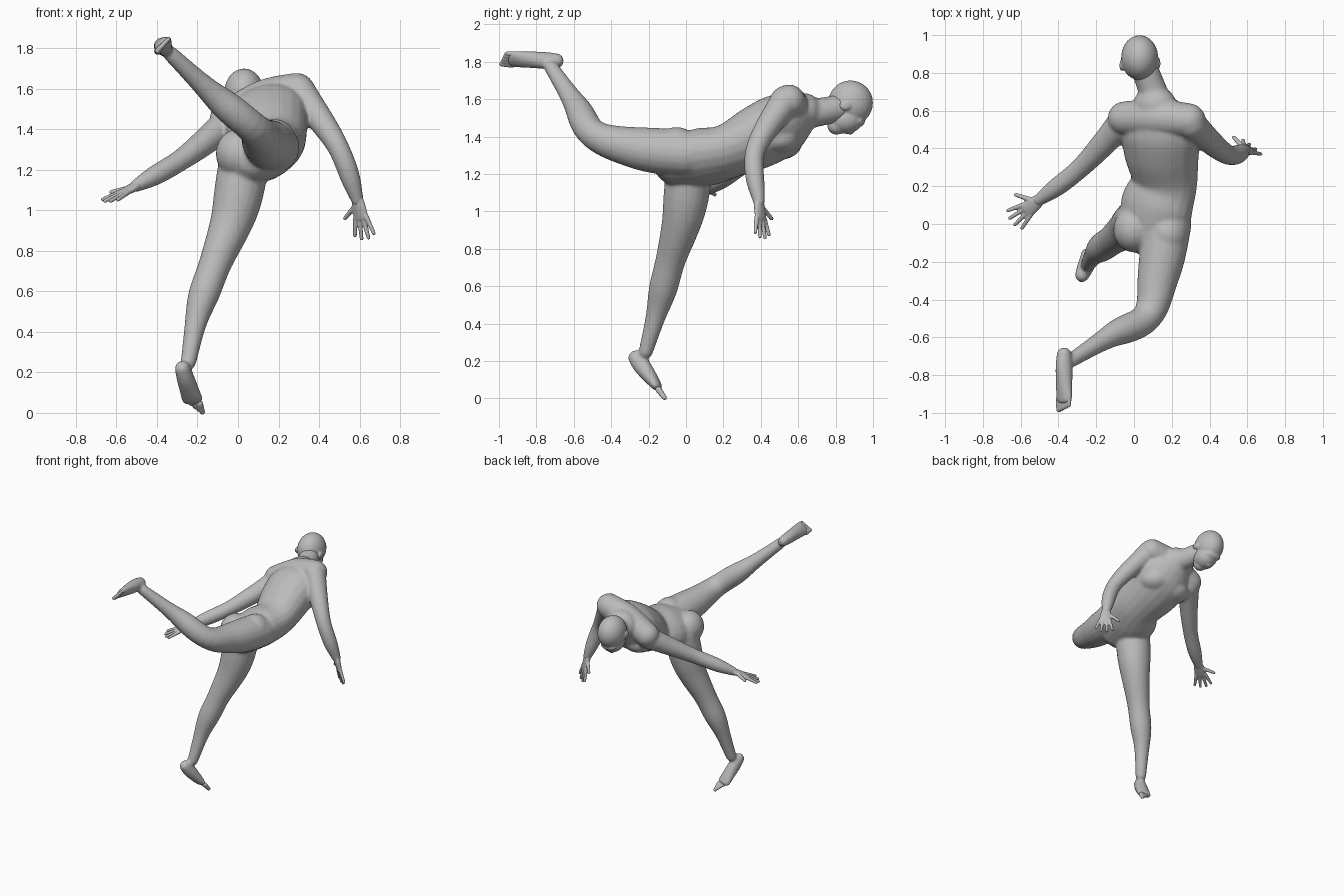
import bpy, bmesh, math
from mathutils import Vector, Matrix

cube = bpy.data.objects.get("Cube")
if cube:
    bpy.data.objects.remove(cube, do_unlink=True)

grey = (0.5, 0.5, 0.5, 1)
skin = bpy.data.materials.new("plain grey")
skin.use_nodes = True
skin.diffuse_color = grey
skin.node_tree.nodes["Principled BSDF"].inputs["Base Color"].default_value = grey

bm = bmesh.new()


def along(values, t):
    """Smooth value at t, from 0 to 1, through evenly spaced values."""
    last = len(values) - 1
    i = min(int(t * last), last - 1)
    f = t * last - i
    a, b, c, d = (values[max(0, min(last, i + k))] for k in (-1, 0, 1, 2))
    return b + ((c - a) + ((2 * a - 5 * b + 4 * c - d) + (3 * b - a - 3 * c + d) * f) * f) * f / 2


def tube(joints, widths, depths, wide, rings=24, sides=20):
    """Round-ended tube through joints; wide is the direction of its width."""
    joints = [Vector(j) for j in joints]
    wide = Vector(wide)
    sections = []
    for k in range(rings + 1):
        t = k / rings
        sections.append((along(joints, t), along(widths, t), along(depths, t)))

    def dome(section, neighbour):
        centre, width, depth = section
        out = (centre - neighbour[0]).normalized() * min(width, depth)
        angles = [math.radians(a) for a in range(20, 90, 20)]
        return [(centre + out * math.sin(a), width * math.cos(a), depth * math.cos(a)) for a in angles]

    start = dome(sections[0], sections[1])
    end = dome(sections[-1], sections[-2])
    sections = start[::-1] + sections + end
    loops = []
    for i, (centre, width, depth) in enumerate(sections):
        ahead = sections[min(i + 1, len(sections) - 1)][0]
        tangent = (ahead - sections[max(i - 1, 0)][0]).normalized()
        across = (wide - tangent * wide.dot(tangent)).normalized()
        up = tangent.cross(across)
        loop = []
        for k in range(sides):
            angle = math.tau * k / sides
            loop.append(bm.verts.new(centre + across * width * math.cos(angle) + up * depth * math.sin(angle)))
        loops.append(loop)
    for lower, upper in zip(loops, loops[1:]):
        for k in range(sides):
            n = (k + 1) % sides
            bm.faces.new((lower[k], lower[n], upper[n], upper[k]))
    bm.faces.new(loops[0][::-1])
    bm.faces.new(loops[-1])


def ball(centre, radius, stretch=(1, 1, 1)):
    """Ellipsoid used for muscle and head masses."""
    shape = Matrix.Translation(centre) @ Matrix.Diagonal((*(radius * Vector(stretch)), 1))
    bmesh.ops.create_uvsphere(bm, u_segments=24, v_segments=16, radius=1, matrix=shape)


def digit(start, direction, length, radius):
    end = start + direction.normalized() * length
    radii = (radius * 1.1, radius * 0.85)
    tube((start, end), radii, radii, direction.orthogonal(), rings=6, sides=12)


def arm(shoulder, elbow, wrist, wide):
    radii = (0.082, 0.068, 0.054, 0.05, 0.032)
    tube((shoulder, elbow, wrist), radii, radii, wide)


def hand(wrist, reach, thumb_side):
    """Palm, four spread fingers and a thumb."""
    wrist, reach = Vector(wrist), Vector(reach).normalized()
    side = Vector(thumb_side)
    side = (side - reach * side.dot(reach)).normalized()
    tube((wrist - reach * 0.02, wrist + reach * 0.09), (0.028, 0.04, 0.044), (0.025, 0.021, 0.016), side)
    for k in (-3, -1, 1, 3):
        knuckle = wrist + reach * 0.085 + side * 0.011 * k
        digit(knuckle, reach + side * 0.1 * k, 0.11 - 0.002 * k * k, 0.012)
    digit(wrist + reach * 0.03 + side * 0.025, reach * 0.7 + side, 0.09, 0.013)


def leg(*joints):
    radii = (0.125, 0.122, 0.1, 0.08, 0.076, 0.051, 0.039)
    tube(joints, radii, radii, (1, 0.2, 0.5))


def foot(heel, front, side):
    tube((heel, front), (0.038, 0.044, 0.05, 0.056), (0.042, 0.048, 0.038, 0.026), side)


def toes(heel, front, side):
    heel, front, side = Vector(heel), Vector(front), Vector(side).normalized()
    for k in range(5):
        root = front + side * (0.041 - 0.02 * k)
        digit(root, front - heel, 0.055 - 0.006 * k, 0.016 - 0.001 * k)


def fuse(name, voxel, smoothing):
    """Turn the gathered masses into one smooth skin and start afresh."""
    bmesh.ops.recalc_face_normals(bm, faces=bm.faces)
    mesh = bpy.data.meshes.new(name)
    bm.to_mesh(mesh)
    bm.clear()
    mesh.materials.append(skin)
    part = bpy.data.objects.new(name, mesh)
    bpy.context.collection.objects.link(part)
    remesh = part.modifiers.new("fuse", 'REMESH')
    remesh.mode = 'VOXEL'
    remesh.voxel_size = voxel
    remesh.use_smooth_shade = True
    soften = part.modifiers.new("soften", 'SMOOTH')
    soften.factor = 0.5
    soften.iterations = smoothing


# torso, twisted so that its left side is higher
TWIST = (0.9, 0, 0.4)
tube(((0.1, -0.05, 1.27), (0.12, 0.09, 1.29), (0.16, 0.22, 1.32), (0.145, 0.38, 1.395),
      (0.135, 0.52, 1.47), (0.11, 0.63, 1.53)),
     (0.17, 0.2, 0.18, 0.205, 0.21, 0.12), (0.13, 0.147, 0.14, 0.165, 0.16, 0.1), TWIST)
neck_radii = (0.1, 0.078, 0.073)
tube(((0.12, 0.6, 1.53), (0.1, 0.7, 1.53), (0.06, 0.81, 1.55)), neck_radii, neck_radii, TWIST)

# shoulder girdle, chest and seat
girdle_radii = (0.09, 0.1, 0.09)
tube(((-0.05, 0.56, 1.455), (0.13, 0.56, 1.545), (0.29, 0.55, 1.59)), girdle_radii, girdle_radii, (0, 1, 0))
for centre in ((0.21, 0.49, 1.39), (0.06, 0.5, 1.36)):
    ball(centre, 0.12, (1, 1, 0.7))
for centre in ((0, -0.03, 1.28), (0.18, -0.05, 1.33)):
    ball(centre, 0.11, (1, 1.1, 1.1))

# left arm hangs down, right arm reaches out to the side
left_wrist, right_wrist = (0.59, 0.39, 1.05), (-0.505, 0.125, 1.12)
arm((0.3, 0.53, 1.59), (0.49, 0.37, 1.32), left_wrist, (1, 0, 0))
arm((-0.05, 0.55, 1.43), (-0.28, 0.3, 1.25), right_wrist, (0, 0, 1))

# left leg is raised behind, right leg stands on its toes
left_foot = dict(heel=(-0.37, -0.69, 1.805), front=(-0.37, -0.93, 1.815), side=(-0.7, 0, -0.75))
right_foot = dict(heel=(-0.275, -0.27, 0.22), front=(-0.225, -0.155, 0.065), side=(0.85, 0.2, -0.45))
leg((0.18, 0, 1.31), (0.13, -0.27, 1.34), (0.07, -0.49, 1.41), (-0.12, -0.59, 1.57), (-0.33, -0.72, 1.77))
leg((0.03, 0.02, 1.24), (-0.02, -0.015, 0.98), (-0.115, -0.085, 0.73), (-0.195, -0.145, 0.5), (-0.245, -0.215, 0.25))
foot(**left_foot)
foot(**right_foot)
fuse("body", 0.007, 25)

# skull, face, jaw and brow
ball((0.03, 0.88, 1.58), 0.12, (0.82, 1, 1))
ball((0.04, 0.85, 1.495), 0.085, (0.95, 1.15, 0.95))
ball((0.05, 0.805, 1.46), 0.05)
ball((0.03, 0.925, 1.485), 0.065, (1, 0.5, 0.5))
# nose, lips and ears
tube(((0.025, 0.915, 1.465), (0.035, 0.88, 1.425)), (0.012, 0.019), (0.013, 0.016), (1, 0, 0))
ball((0.045, 0.84, 1.43), 0.03, (1, 0.6, 0.5))
for centre in ((0.128, 0.85, 1.565), (-0.065, 0.84, 1.565)):
    ball(centre, 0.035, (0.35, 0.9, 0.75))
fuse("head", 0.006, 8)

# hands and toes
hand(left_wrist, reach=(0.2, 0.1, -1), thumb_side=(-0.8, 0.6, 0))
hand(right_wrist, reach=(-0.75, -0.6, -0.4), thumb_side=(-0.6, 0.7, 0))
fuse("hands", 0.005, 6)
toes(**left_foot)
toes(**right_foot)
fuse("toes", 0.005, 5)
bm.free()
